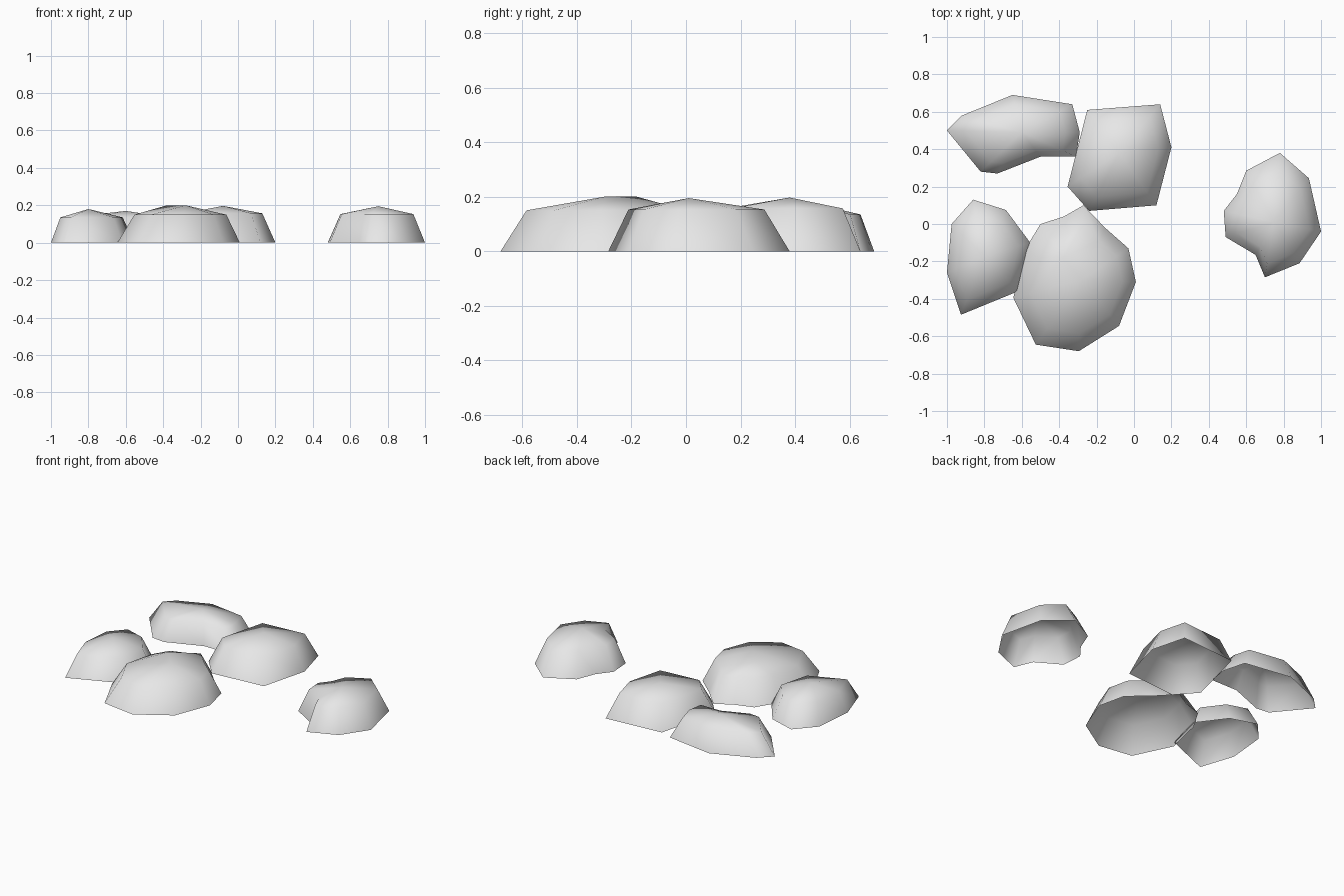
import bpy
import bmesh
from mathutils import Vector

if "Cube" in bpy.data.objects:
    bpy.data.objects.remove(bpy.data.objects["Cube"], do_unlink=True)

stone = bpy.data.materials.new("stone_grey")
stone.use_nodes = True
GREY = (0.8, 0.8, 0.8, 1)
stone.diffuse_color = GREY
stone.node_tree.nodes["Principled BSDF"].inputs["Base Color"].default_value = GREY


def make_rock(name, outline, shoulder, peaks, inset=0.75):
    """Hollow boulder: ground outline, inset shoulder ring, capped by one or two peaks."""
    bm = bmesh.new()
    centre = Vector(peaks[0])
    base = [bm.verts.new((x, y, 0)) for x, y in outline]
    ring = []
    for v in base:
        p = centre.lerp(v.co, inset)
        ring.append(bm.verts.new((p.x, p.y, shoulder)))
    tops = [bm.verts.new(p) for p in peaks]

    def nearest(v):
        return min(tops, key=lambda t: (t.co - v.co).length)

    n = len(base)
    for i in range(n):
        j = (i + 1) % n
        # side wall
        bm.faces.new((base[i], base[j], ring[j], ring[i]))
        # cap
        a, b = nearest(ring[i]), nearest(ring[j])
        bm.faces.new((ring[i], ring[j], a))
        if a != b:
            bm.faces.new((ring[j], b, a))
    bmesh.ops.recalc_face_normals(bm, faces=bm.faces)
    if sum(f.normal.z for f in bm.faces) < 0:
        bmesh.ops.reverse_faces(bm, faces=bm.faces)
    for f in bm.faces:
        f.smooth = True
    mesh = bpy.data.meshes.new(name)
    bm.to_mesh(mesh)
    bm.free()
    mesh.materials.append(stone)
    bpy.context.collection.objects.link(bpy.data.objects.new(name, mesh))


make_rock("long_back_rock",
          [(-1, .5), (-.92, .58), (-.65, .69), (-.33, .64), (-.29, .49),
           (-.31, .36), (-.5, .36), (-.73, .27), (-.82, .28)],
          .135, [(-.6, .49, .17)])

make_rock("middle_back_rock",
          [(-.25, .61), (.14, .64), (.2, .41), (.05 + .07, .1), (-.24, .07), (-.355, .2)],
          .157, [(-.08, .38, .197)])

make_rock("lone_rock",
          [(.78, .38), (.935, .245), (1, -.04), (.885, -.21), (.7, -.285),
           (.65, -.165), (.49, -.07), (.48, .07), (.55, .16), (.6, .285)],
          .153, [(.75, .01, .195)])

make_rock("large_front_rock",
          [(-.27, .1), (-.155, -.02), (-.03, -.13), (.01, -.31), (-.08, -.545),
           (-.295, -.68), (-.525, -.645), (-.645, -.395), (-.585, -.14),
           (-.5, 0), (-.375, .04)],
          .15, [(-.28, -.3, .2), (-.38, -.18, .2)])

make_rock("side_front_rock",
          [(-.86, .13), (-.685, .075), (-.555, -.1), (-.62, -.36),
           (-.925, -.485), (-1, -.26), (-.975, 0)],
          .135, [(-.8, -.17, .18)])
